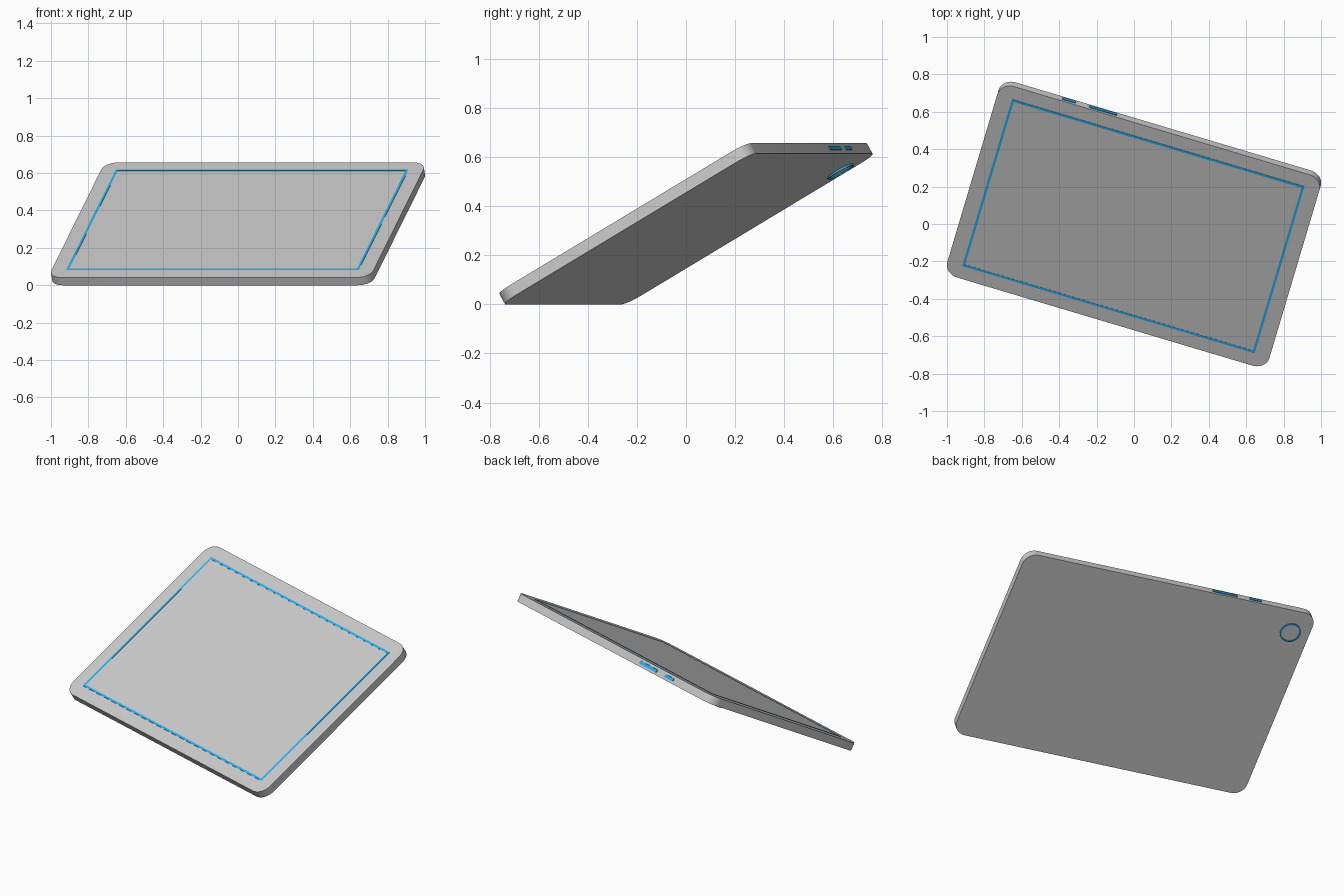
import bpy, bmesh, math
from mathutils import Matrix

if "Cube" in bpy.data.objects:
    bpy.data.objects.remove(bpy.data.objects["Cube"])

L, W, T, R = 1.797, 1.23, 0.048, 0.075
# Tablet pose: tilted back 30 degrees, turned about z
POSE = (Matrix.Translation((0, 0, W / 2 * 0.5 + T / 2 * math.cos(math.pi / 6)))
        @ Matrix.Rotation(math.radians(-16.6), 4, 'Z')
        @ Matrix.Rotation(math.radians(30), 4, 'X'))


def material(name, rgb):
    m = bpy.data.materials.new(name)
    m.diffuse_color = (*rgb, 1)
    m.use_nodes = True
    m.node_tree.nodes["Principled BSDF"].inputs["Base Color"].default_value = m.diffuse_color
    return m


BLUE = material("blue_trim", (0.02, 0.45, 0.9))
GLASS = material("screen_glass", (0.6, 0.6, 0.6))


def rounded_rect(w, h, r, seg=10, cx=0, cy=0):
    pts = []
    for i, (sx, sy) in enumerate(((1, 1), (-1, 1), (-1, -1), (1, -1))):
        for k in range(seg + 1):
            a = math.pi / 2 * (i + k / seg)
            pts.append((cx + sx * (w / 2 - r) + r * math.cos(a),
                        cy + sy * (h / 2 - r) + r * math.sin(a)))
    return pts


def rect(w, h):
    return [(w / 2, h / 2), (-w / 2, h / 2), (-w / 2, -h / 2), (w / 2, -h / 2)]


def circle(r, cx, cy, n=40):
    return [(cx + r * math.cos(2 * math.pi * k / n),
             cy + r * math.sin(2 * math.pi * k / n)) for k in range(n)]


def prism(name, outer, z0, z1, inner=None, mat=None, local=Matrix()):
    """Extrude an outline from z0 to z1, as a ring when inner is given."""
    bm = bmesh.new()
    n = len(outer)

    def loop(pts, z):
        return [bm.verts.new((x, y, z)) for x, y in pts]

    def bridge(a, b):
        for i in range(n):
            j = (i + 1) % n
            bm.faces.new((a[i], a[j], b[j], b[i]))

    lo, hi = loop(outer, z0), loop(outer, z1)
    bridge(lo, hi)
    if inner:
        ilo, ihi = loop(inner, z0), loop(inner, z1)
        bridge(hi, ihi)
        bridge(ihi, ilo)
        bridge(ilo, lo)
    else:
        bm.faces.new(hi)
        bm.faces.new(lo[::-1])
    bmesh.ops.recalc_face_normals(bm, faces=bm.faces)
    me = bpy.data.meshes.new(name)
    bm.to_mesh(me)
    bm.free()
    ob = bpy.data.objects.new(name, me)
    bpy.context.collection.objects.link(ob)
    ob.matrix_world = POSE @ local
    if mat:
        me.materials.append(mat)
    bpy.ops.object.select_all(action='DESELECT')
    ob.select_set(True)
    bpy.context.view_layer.objects.active = ob
    bpy.ops.object.shade_smooth_by_angle(angle=math.radians(30))
    return ob


# Body slab
prism("tablet_body", rounded_rect(L, W, R), -T / 2, T / 2)

# Screen and its thin blue border
prism("screen", rect(1.606, 1.048), T / 2 - 0.004, T / 2 + 0.001, mat=GLASS)
prism("screen_border", rect(1.632, 1.074), T / 2 - 0.004, T / 2 + 0.002,
      inner=rect(1.606, 1.048), mat=BLUE)

# Buttons on the upper long edge: outline in the edge plane, extruded outward
edge = Matrix.Translation((0, W / 2, 0)) @ Matrix.Rotation(math.radians(-90), 4, 'X')
for name, u, length in (("power_button", -0.522, 0.078), ("volume_button", -0.332, 0.156)):
    prism(name, rounded_rect(length, 0.018, 0.008, 6, cx=u), -0.004, 0.005,
          mat=BLUE, local=edge)

# Rear camera: blue ring around a grey lens
cx, cy = -0.784, 0.473
prism("camera_ring", circle(0.06, cx, cy), -T / 2 - 0.008, -T / 2 + 0.004,
      inner=circle(0.052, cx, cy), mat=BLUE)
prism("camera_lens", circle(0.052, cx, cy), -T / 2 - 0.004, -T / 2 + 0.004)
